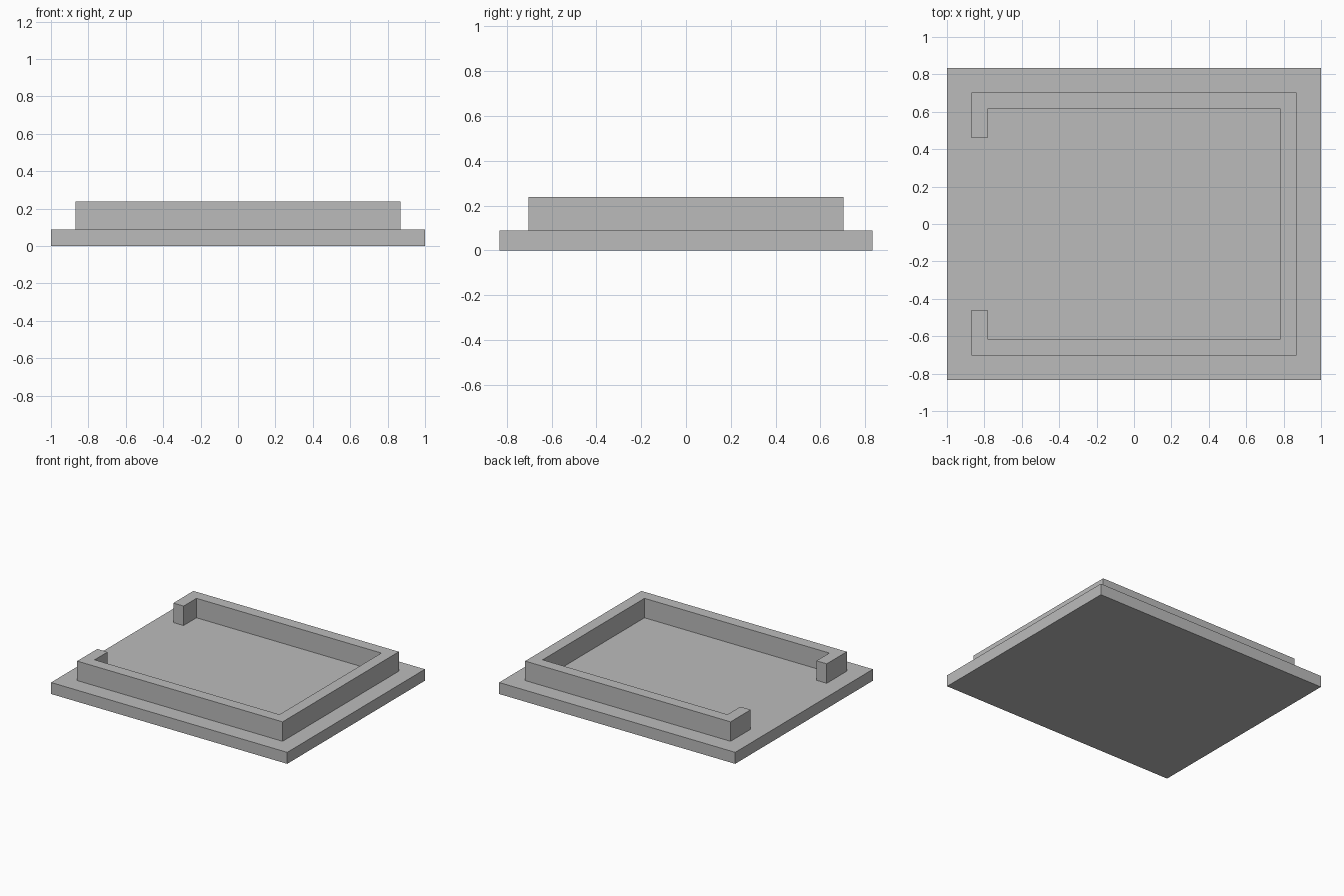
import bpy
import bmesh

cube = bpy.data.objects.get("Cube")
if cube:
    bpy.data.objects.remove(cube, do_unlink=True)

BASE_TOP, WALL_TOP = 0.088, 0.237
HALF_X, HALF_Y = 0.87, 0.703    # outer edge of the rim wall
THICK, GAP = 0.087, 0.46        # wall thickness, half width of the opening

grey = bpy.data.materials.new("plain_grey")
grey.use_nodes = True
colour = (0.5, 0.5, 0.5, 1)
grey.diffuse_color = colour
grey.node_tree.nodes["Principled BSDF"].inputs["Base Color"].default_value = colour


def extruded(name, outline, z0, z1):
    """Flat-sided solid from an outline in x and y."""
    bm = bmesh.new()
    face = bm.faces.new([bm.verts.new((x, y, z0)) for x, y in outline])
    top = bmesh.ops.extrude_face_region(bm, geom=[face], use_keep_orig=True)
    verts = [v for v in top["geom"] if isinstance(v, bmesh.types.BMVert)]
    bmesh.ops.translate(bm, verts=verts, vec=(0, 0, z1 - z0))
    bmesh.ops.recalc_face_normals(bm, faces=bm.faces)
    mesh = bpy.data.meshes.new(name)
    bm.to_mesh(mesh)
    bm.free()
    mesh.materials.append(grey)
    obj = bpy.data.objects.new(name, mesh)
    bpy.context.collection.objects.link(obj)
    return obj


# Base slab
extruded("base_slab", [(-1, -0.833), (1, -0.833), (1, 0.833), (-1, 0.833)], 0, BASE_TOP)

# C-shaped rim wall, open on the -x side: back half, then mirrored to the front
ix, iy = HALF_X - THICK, HALF_Y - THICK
half = [(HALF_X, HALF_Y), (-HALF_X, HALF_Y), (-HALF_X, GAP),
        (-ix, GAP), (-ix, iy), (ix, iy)]
mirrored = [(x, -y) for x, y in reversed(half)]
extruded("rim_wall", half + mirrored, BASE_TOP, WALL_TOP)
